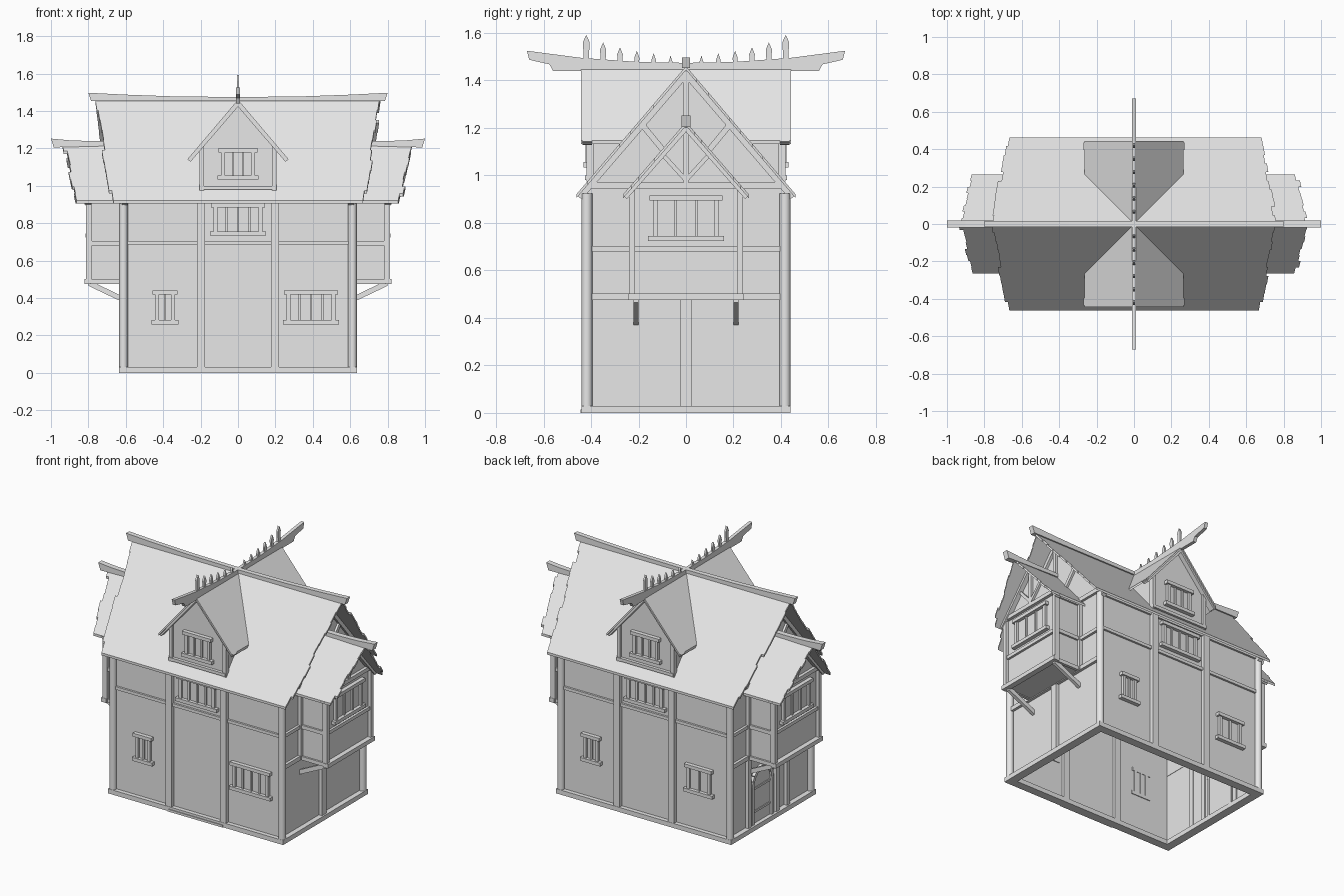
import bpy, bmesh, math, random
from mathutils import Matrix, Vector

if "Cube" in bpy.data.objects:
    bpy.data.objects.remove(bpy.data.objects["Cube"], do_unlink=True)
random.seed(4)
mat = bpy.data.materials.new("plain grey")
mat.use_nodes = True
mat.diffuse_color = (0.8, 0.8, 0.8, 1)
mat.node_tree.nodes["Principled BSDF"].inputs["Base Color"].default_value = (0.8, 0.8, 0.8, 1)
FRONT, RIGHT, BACK, LEFT = range(4)
SIDES, LONG = (RIGHT, LEFT), (FRONT, BACK)


# Loft between two equal loops of (across, outward, up), turned to a face of the house
def solid(name, loop_a, loop_b, face=FRONT):
    bm = bmesh.new()
    rot = Matrix.Rotation(face * math.pi / 2, 3, 'Z')
    a, b = [[bm.verts.new(rot @ Vector((u, -d, z))) for u, d, z in loop] for loop in (loop_a, loop_b)]
    bm.faces.new(a)
    bm.faces.new(b[::-1])
    for i in range(len(a)):
        j = (i + 1) % len(a)
        bm.faces.new((a[j], a[i], b[i], b[j]))
    bmesh.ops.recalc_face_normals(bm, faces=bm.faces)
    me = bpy.data.meshes.new(name)
    bm.to_mesh(me)
    bm.free()
    me.materials.append(mat)
    ob = bpy.data.objects.new(name, me)
    bpy.context.collection.objects.link(ob)
    return ob


def prism(name, pts, d0, d1, face=FRONT):
    return solid(name, [(u, d0, z) for u, z in pts], [(u, d1, z) for u, z in pts], face)


def box(name, u0, u1, z0, z1, d0, d1, face=FRONT):
    return prism(name, [(u0, z0), (u1, z0), (u1, z1), (u0, z1)], d0, d1, face)


def bar(name, p, q, width, d0, d1, face=FRONT):
    p, q = Vector(p), Vector(q)
    n = (q - p).normalized().orthogonal() * width / 2
    return prism(name, [p - n, q - n, q + n, p + n], d0, d1, face)


# Window: jambs, wide lintel and sill, mullions, a slim inner pane
def window(name, u, w, z0, z1, d, face, panes):
    h = w / 2
    box(name + "_pane", u - h, u + h, z0, z1, d - .012, d + .004, face)
    for s in (-1, 1):
        box(name + "_jamb", u + s * h - .01, u + s * h + .01, z0, z1, d - .015, d + .018, face)
    for z, e in ((z0, .03), (z1, .024)):
        box(name + "_rail", u - h - e, u + h + e, z - .011, z + .011, d - .015, d + .026, face)
    for i in range(1, panes):
        c = u - h + w * i / panes
        box(name + "_mullion", c - .006, c + .006, z0, z1, d - .015, d + .014, face)


# Stepped shingle edge: (overhang, position down the slope)
def shingle_edge(top, bottom, rows):
    pts = []
    for i in range(rows):
        e = top + (bottom - top) * i / (rows - 1) + random.uniform(-.012, .012)
        pts += [(e, i / rows), (e - .008, (i + 1) / rows)]
    return pts


def slab(name, top, drop, face):
    solid(name, top, [(u, d, z - drop) for u, d, z in top], face)


# Ground frame and threshold
for f in LONG:
    box("ground_sill_long", -.635, .635, 0, .03, .385, .44, f)
for f in SIDES:
    box("ground_sill_short", -.385, .385, 0, .03, .58, .635, f)
box("threshold", -.2, .2, 0, .015, .40, .445)

# Walls
for f in LONG:
    box("long_wall", -.6, .6, .02, .95, .402, .412, f)
for f in SIDES:
    prism("gable_wall", [(-.41, .02), (.41, .02), (.41, .96), (0, 1.44), (-.41, .96)], .592, .602, f)

# Round corner posts
for x in (-.612, .612):
    for y in (-.417, .417):
        bpy.ops.mesh.primitive_cylinder_add(vertices=16, radius=.023, depth=.9, location=(x, y, .475))
        post = bpy.context.object
        post.name = "corner_post"
        post.data.materials.append(mat)
        bpy.ops.object.shade_smooth_by_angle()

# Timbers, windows and dormers of the long faces
for f in LONG:
    for s in (-1, 1):
        box("wall_post", s * .198 - .022, s * .198 + .022, .03, .93, .385, .438, f)
        box("wall_beam", s * .22, s * .59, .685, .705, .395, .425, f)
    box("wall_beam", -.176, .176, .685, .705, .395, .425, f)
    box("wall_plate", -.59, .59, .92, .95, .39, .425, f)
    window("upper_window", 0, .24, .745, .895, .412, f, 4)
    window("small_window", -.39, .085, .27, .43, .412, f, 2)
    window("wide_window", .39, .24 if f == FRONT else .15, .27, .43, .412, f, 4 if f == FRONT else 2)
    # Dormer
    prism("dormer_wall", [(-.2, .98), (.2, .98), (.2, 1.21), (0, 1.445), (-.2, 1.21)], .395, .405, f)
    box("dormer_sill", -.205, .205, .98, 1.0, .395, .425, f)
    window("dormer_window", 0, .16, 1.045, 1.19, .405, f, 3)
    for s in (-1, 1):
        cheek = [(.405, .97), (.405, 1.22), (.2, 1.22)]
        solid("dormer_cheek", [(s * .19, d, z) for d, z in cheek], [(s * .2, d, z) for d, z in cheek], f)
        box("dormer_post", s * .195 - .012, s * .195 + .012, .975, 1.21, .39, .42, f)
        bar("dormer_rafter", (0, 1.44), (s * .262, 1.135), .022, .395, .435, f)
        slab("dormer_roof", [(0, 0, 1.46), (0, .443, 1.46), (s * .265, .443, 1.148),
                             (s * .265, .262, 1.148)], .016, f)

# Main roof with stepped verges
for f in LONG:
    right, left = shingle_edge(.762, .682, 10), shingle_edge(.762, .682, 10)
    slab("main_roof", [(e, .462 * t, 1.46 - .54 * t) for e, t in right] +
         [(-e, .462 * t, 1.46 - .54 * t) for e, t in reversed(left)], .016, f)

# Gable timbers and bays
for f in SIDES:
    box("gable_beam", -.4, .4, .475, .502, .59, .62, f)
    box("gable_beam", -.4, .4, .68, .702, .59, .618, f)
    box("gable_beam", -.4, .4, .945, .972, .59, .618, f)
    box("king_post", -.012, .012, .97, 1.44, .59, .618, f)
    if f == RIGHT:
        box("gable_post", -.023, .023, .03, .475, .585, .625, f)
    for s in (-1, 1):
        bar("gable_rafter", (0, 1.43), (s * .45, .908), .03, .59, .62, f)
        bar("gable_brace", (0, .99), (s * .19, 1.22), .024, .59, .616, f)
    # Bay body
    prism("bay_body", [(-.222, .48), (.222, .48), (.222, .955), (0, 1.205), (-.222, .955)], .6, .79, f)
    box("bay_floor_beam", -.243, .243, .475, .502, .785, .822, f)
    box("bay_beam", -.22, .22, .68, .702, .785, .805, f)
    box("bay_tie_beam", -.22, .22, .945, .97, .785, .81, f)
    box("bay_king_post", -.01, .01, .97, 1.2, .785, .808, f)
    window("bay_window", 0, .26, .735, .905, .79, f, 3)
    for s in (-1, 1):
        u0, u1 = s * .215, s * .24
        box("bay_post", u0, u1, .48, .94, .78, .812, f)
        box("bay_inner_post", u0, u1, .48, .94, .6, .625, f)
        for z in (.475, .68, .92):
            box("bay_side_beam", u0, s * .234, z, z + .024, .6, .8, f)
        strut = [(.6, .37), (.6, .4), (.765, .48), (.8, .48), (.8, .465)]
        solid("bay_strut", [(s * .2, d, z) for d, z in strut], [(s * .222, d, z) for d, z in strut], f)
        bar("bay_rafter", (0, 1.2), (s * .257, .908), .022, .785, .82, f)
        bar("bay_brace", (0, .98), (s * .1, 1.09), .018, .785, .805, f)
        slab("bay_roof", [(0, .6, 1.225)] +
             [(s * .265 * t, e, 1.225 - .305 * t) for e, t in shingle_edge(.93, .875, 8)] +
             [(s * .265, .6, .92)], .016, f)
    s = 1 if f == RIGHT else -1
    prism("bay_ridge", [(s * x, z) for x, z in ((.6, 1.215), (.985, 1.205), (1, 1.252), (.9, 1.243),
                                              (.77, 1.238), (.6, 1.238))], -.018, .018)

# Arched door and its posts on the left side
arch = [(-.09 + .1 * math.cos(i * math.pi / 10), .28 + .1 * math.sin(i * math.pi / 10)) for i in range(11)]
prism("door", [(.01, .03)] + arch + [(-.19, .03)], .585, .609, LEFT)
for a, b in zip([(.01, .03)] + arch, arch + [(-.19, .03)]):
    bar("door_frame", a, b, .022, .582, .622, LEFT)
for z in (.1, .25):
    box("door_strap", -.18, 0, z, z + .014, .6, .614, LEFT)
for u in (-.23, .06, .17):
    box("door_post", u - .016, u + .016, .03, .475, .585, .625, LEFT)


# Sagging ridge beams with flared ends
def ridge(name, top, bottom, half, face):
    right = top + bottom
    prism(name, right + [(-u, z) for u, z in reversed(right) if u], -half, half, face)


ridge("main_ridge", [(0, 1.474), (.35, 1.478), (.6, 1.487), (.8, 1.497)], [(.785, 1.452), (0, 1.452)], .016, FRONT)
ridge("cross_ridge", [(0, 1.474), (.2, 1.478), (.44, 1.495), (.67, 1.525)],
      [(.66, 1.487), (.575, 1.468), (.56, 1.44), (0, 1.44)], .011, RIGHT)

# Pointed ridge spikes, taller towards the ends
for i, tip in enumerate((1.505, 1.515, 1.525, 1.54, 1.56, 1.592)):
    for s in (-1, 1):
        c, w = s * (.065 + .071 * i), .009 + .001 * i
        prism("ridge_spike", [(c - w * .7, 1.465), (c + w * .7, 1.465), (c + w, tip - .03),
                              (c, tip), (c - w, tip - .03)], -.006, .006, RIGHT)
